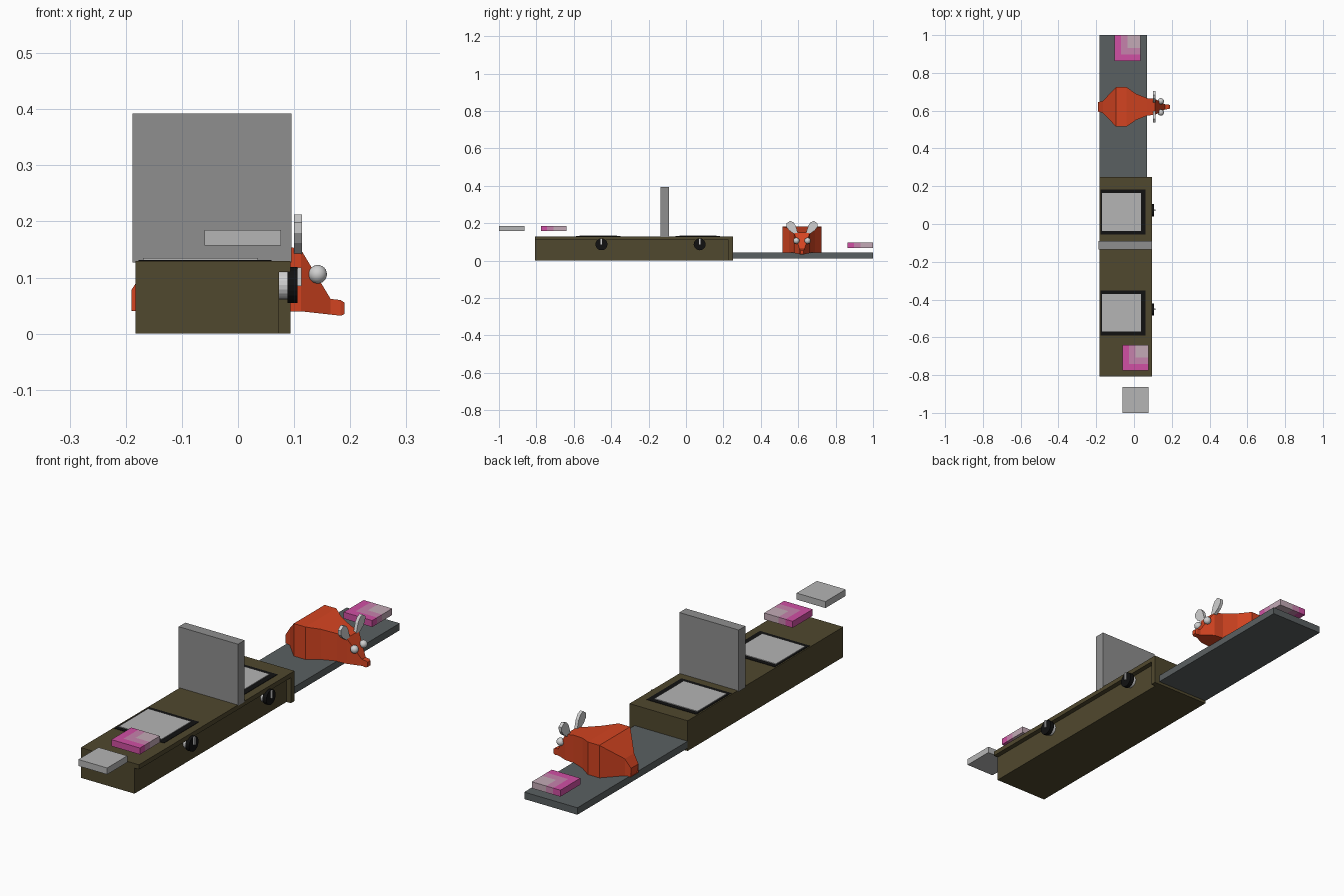
import bpy, bmesh, math
from mathutils import Matrix, Vector

if "Cube" in bpy.data.objects:
    bpy.data.objects.remove(bpy.data.objects["Cube"])


def mat(name, r, g, b):
    m = bpy.data.materials.new(name)
    lin = lambda c: ((c / 255 + 0.055) / 1.055) ** 2.4 if c > 10 else c / 255 / 12.92
    m.diffuse_color = (lin(r), lin(g), lin(b), 1)
    m.use_nodes = True
    m.node_tree.nodes["Principled BSDF"].inputs["Base Color"].default_value = m.diffuse_color
    return m


BROWN = mat("olive brown", 80, 72, 46)
SLATE = mat("slate grey", 90, 96, 97)
PANEL = mat("mid grey", 143, 143, 143)
PLATE = mat("light grey", 181, 181, 181)
BLACK = mat("black", 17, 17, 17)
ORANGE = mat("orange", 212, 68, 33)
PALE = mat("pale grey", 208, 208, 208)
PINK = mat("pink", 208, 80, 163)
ROSE = mat("soft pink", 198, 130, 172)
BLUSH = mat("greyish pink", 195, 170, 182)


def finish(name, bm, *mats):
    bmesh.ops.recalc_face_normals(bm, faces=bm.faces)
    me = bpy.data.meshes.new(name)
    bm.to_mesh(me)
    bm.free()
    for m in mats:
        me.materials.append(m)
    ob = bpy.data.objects.new(name, me)
    bpy.context.collection.objects.link(ob)
    return ob


def add_box(bm, x, y, z):
    size = Matrix.Diagonal((x[1] - x[0], y[1] - y[0], z[1] - z[0], 1))
    mid = Matrix.Translation((sum(x) / 2, sum(y) / 2, sum(z) / 2))
    return bmesh.ops.create_cube(bm, size=1, matrix=mid @ size)


def box(name, m, x, y, z):
    bm = bmesh.new()
    add_box(bm, x, y, z)
    return finish(name, bm, m)


def cylinder_x(name, m, x, y, z, r, sides=20):
    bm = bmesh.new()
    place = Matrix.Translation(((x[0] + x[1]) / 2, y, z)) @ Matrix.Rotation(math.pi / 2, 4, 'Y')
    bmesh.ops.create_cone(bm, cap_ends=True, segments=sides, radius1=r, radius2=r,
                          depth=x[1] - x[0], matrix=place)
    return finish(name, bm, m)


# Counter: body with an overhanging front lip
bm = bmesh.new()
profile = [(-0.183, 0), (0.073, 0), (0.073, 0.11), (0.094, 0.11), (0.094, 0.13), (-0.183, 0.13)]
face = bm.faces.new([bm.verts.new((x, -0.808, z)) for x, z in profile])
ext = bmesh.ops.extrude_face_region(bm, geom=[face])
bmesh.ops.translate(bm, vec=(0, 1.058, 0),
                    verts=[v for v in ext["geom"] if isinstance(v, bmesh.types.BMVert)])
finish("counter", bm, BROWN)
box("counter_end_plate", BROWN, (0.07, 0.094), (0.226, 0.25), (0, 0.112))

# Side board and divider panel
box("side_board", SLATE, (-0.183, 0.07), (0.25, 1.0), (0.012, 0.042))
box("divider_panel", PANEL, (-0.188, 0.095), (-0.135, -0.09), (0.127, 0.392))

# Two hobs, each with a frame, a plate and a knob
for i, y in enumerate((-0.47, 0.064)):
    box(f"hob_frame_{i}", BLACK, (-0.177, 0.06), (y - 0.119, y + 0.119), (0.125, 0.1315))
    box(f"hob_plate_{i}", PLATE, (-0.169, 0.036), (y - 0.1, y + 0.1), (0.125, 0.1345))
    ky = y + 0.018 if i == 0 else y + 0.009
    cylinder_x(f"knob_neck_{i}", PALE, (0.072, 0.09), ky, 0.087, 0.026)
    cylinder_x(f"knob_{i}", BLACK, (0.088, 0.106), ky, 0.087, 0.032)
    box(f"knob_marker_{i}", PALE, (0.104, 0.113), (ky - 0.004, ky + 0.004), (0.085, 0.118))

# Loose slabs: one plain, two with pink bands growing paler from one corner
box("plain_slab", PLATE, (-0.06, 0.077), (-1.0, -0.863), (0.157, 0.185))


def banded_slab(name, x0, y0, z0, s=0.136, h=0.028, n=4):
    bm = bmesh.new()
    add_box(bm, (x0, x0 + s), (y0, y0 + s), (z0, z0 + h))
    for k in range(1, n):
        for co, no in (((x0 + s * k / n, 0, 0), (1, 0, 0)), ((0, y0 + s * k / n, 0), (0, 1, 0))):
            bmesh.ops.bisect_plane(bm, geom=bm.verts[:] + bm.edges[:] + bm.faces[:],
                                   plane_co=co, plane_no=no)
    for f in bm.faces:
        c = f.calc_center_median()
        t = min(c.x - x0, c.y - y0) / s
        f.material_index = 0 if t < 0.25 else 1 if t < 0.5 else 2
    finish(name, bm, PINK, ROSE, BLUSH)


banded_slab("pink_slab_front", -0.06, -0.776, 0.157)
banded_slab("pink_slab_back", -0.102, 0.864, 0.068)

# Animal body: loft of rectangular sections (x, half width, bottom, top)
CY = 0.62
sections = [(-0.186, 0.022, 0.04, 0.045), (-0.19, 0.025, 0.041, 0.078), (-0.165, 0.032, 0.04, 0.115),
            (-0.095, 0.105, 0.04, 0.182), (-0.04, 0.105, 0.04, 0.182), (0.01, 0.07, 0.04, 0.172),
            (0.07, 0.046, 0.04, 0.16), (0.112, 0.042, 0.04, 0.15), (0.165, 0.013, 0.034, 0.062),
            (0.183, 0.012, 0.032, 0.06), (0.19, 0.009, 0.035, 0.055)]
bm = bmesh.new()
rings = [[bm.verts.new((x, CY + sy * w, z)) for sy, z in ((-1, lo), (1, lo), (1, hi), (-1, hi))]
         for x, w, lo, hi in sections]
for a, b in zip(rings, rings[1:]):
    for k in range(4):
        bm.faces.new((a[k], a[(k + 1) % 4], b[(k + 1) % 4], b[k]))
bm.faces.new(rings[0])
bm.faces.new(rings[-1])
finish("animal_body", bm, ORANGE)

# Ears (tilted flat paddles, wider at the top) and ball eyes
for side, label in ((-1, "left"), (1, "right")):
    bm = bmesh.new()
    outline = [(-0.008, 0), (0.008, 0), (0.022, 0.04), (0.022, 0.062),
               (0.012, 0.078), (-0.012, 0.078), (-0.022, 0.062), (-0.022, 0.04)]
    face = bm.faces.new([bm.verts.new((-0.007, y, z)) for y, z in outline])
    ext = bmesh.ops.extrude_face_region(bm, geom=[face])
    bmesh.ops.translate(bm, vec=(0.014, 0, 0),
                        verts=[v for v in ext["geom"] if isinstance(v, bmesh.types.BMVert)])
    bm.transform(Matrix.Translation((0.107, CY + side * 0.028, 0.142))
                 @ Matrix.Rotation(-side * math.radians(36), 4, 'X'))
    finish(f"ear_{label}", bm, PALE)

    bm = bmesh.new()
    bmesh.ops.create_uvsphere(bm, u_segments=20, v_segments=12, radius=0.0165,
                              matrix=Matrix.Translation((0.142, CY + side * 0.03, 0.106)))
    for f in bm.faces:
        f.smooth = True
    finish(f"eye_{label}", bm, PALE)
